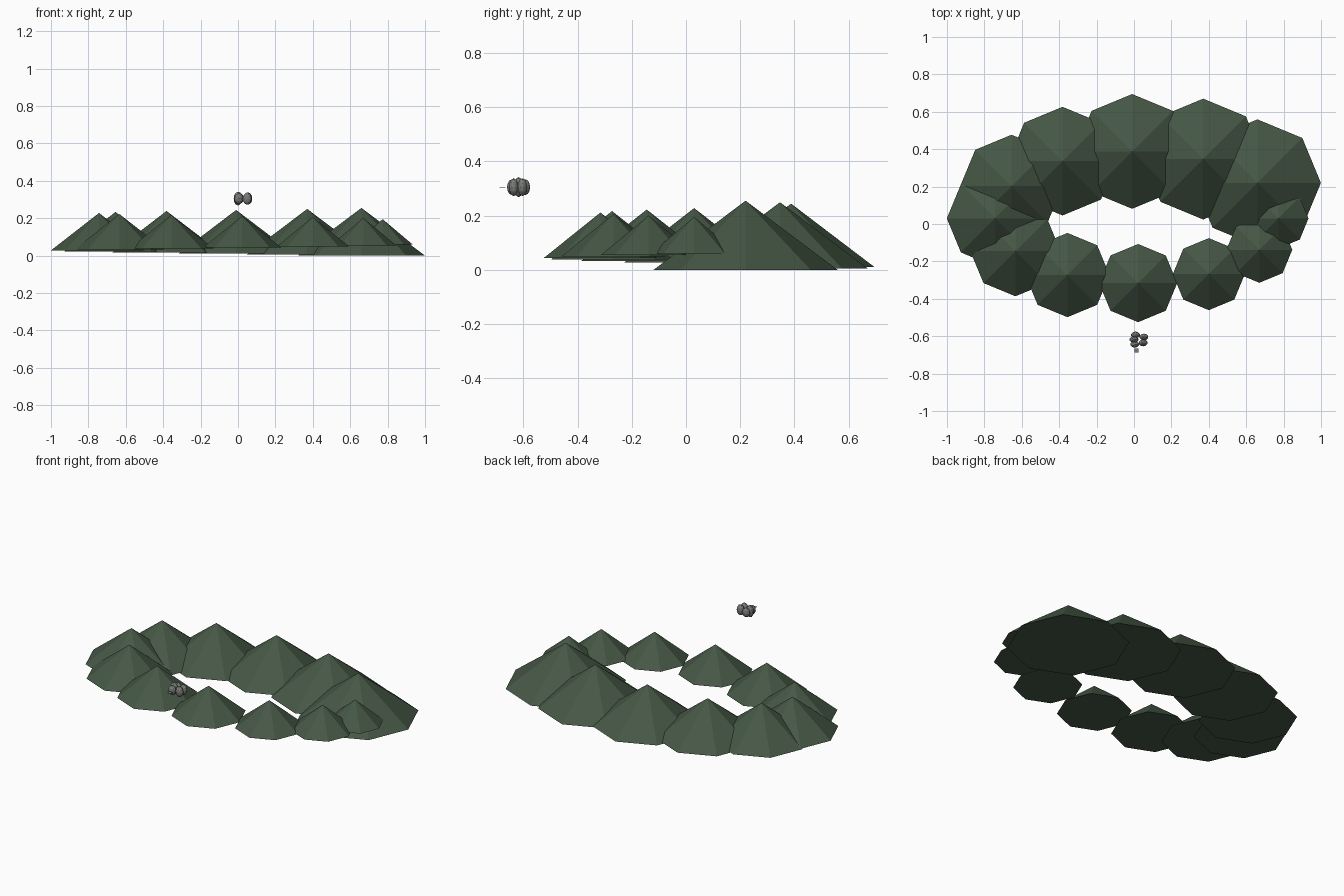
import bpy, bmesh
from mathutils import Matrix, Vector

if "Cube" in bpy.data.objects:
    bpy.data.objects.remove(bpy.data.objects["Cube"])


def material(name, col):
    m = bpy.data.materials.new(name)
    m.diffuse_color = (*col, 1)
    m.use_nodes = True
    m.node_tree.nodes["Principled BSDF"].inputs["Base Color"].default_value = m.diffuse_color
    return m


green = material("forest green", (0.06, 0.095, 0.06))
grey = material("stone grey", (0.19, 0.20, 0.185))


def finish(name, bm, mat):
    mesh = bpy.data.meshes.new(name)
    bm.to_mesh(mesh)
    bm.free()
    mesh.materials.append(mat)
    ob = bpy.data.objects.new(name, mesh)
    bpy.context.collection.objects.link(ob)
    return ob


# Ring of eight-sided hills, growing steadily around the loop
centres = [(.773, .03), (.67, -.138), (.40, -.268), (.022, -.316),
           (-.356, -.273), (-.634, -.145), (-.743, .03), (-.655, .203),
           (-.382, .336), (-.01, .388), (.37, .347), (.66, .22)]
MID_Z = 0.1275
for i, (x, y) in enumerate(centres):
    radius = 0.16 + 0.0163 * i
    half = 0.0675 + 0.00545 * i
    bm = bmesh.new()
    # a vertex points along +x, so the octagon is built corner by corner
    rim = [bm.verts.new(Matrix.Rotation(k * 0.785398163, 3, 'Z')
                        @ Vector((radius, 0, 0)) + Vector((x, y, MID_Z - half)))
           for k in range(8)]
    apex = bm.verts.new((x, y, MID_Z + half))
    bm.faces.new(rim[::-1])
    for k in range(8):
        bm.faces.new((rim[k], rim[(k + 1) % 8], apex))
    finish(f"hill_{i + 1}", bm, green)

# Small cluster of floating stones: x, y, z half height
stones = [(.008, -.593, .029), (.000, -.618, .037), (.004, -.643, .029),
          (.053, -.604, .033), (.049, -.636, .033)]
for i, (x, y, h) in enumerate(stones):
    bm = bmesh.new()
    bmesh.ops.create_icosphere(bm, subdivisions=2, radius=1)
    bm.transform(Matrix.Translation((x, y, .305)) @ Matrix.Diagonal((.024, .018, h, 1)))
    finish(f"stone_{i + 1}", bm, grey)

# Tiny flat chip in front of the stones
bm = bmesh.new()
bmesh.ops.create_cube(bm, size=1)
bm.transform(Matrix.Translation((.013, -.677, .305)) @ Matrix.Diagonal((.022, .022, .002, 1)))
finish("flat_chip", bm, grey)
